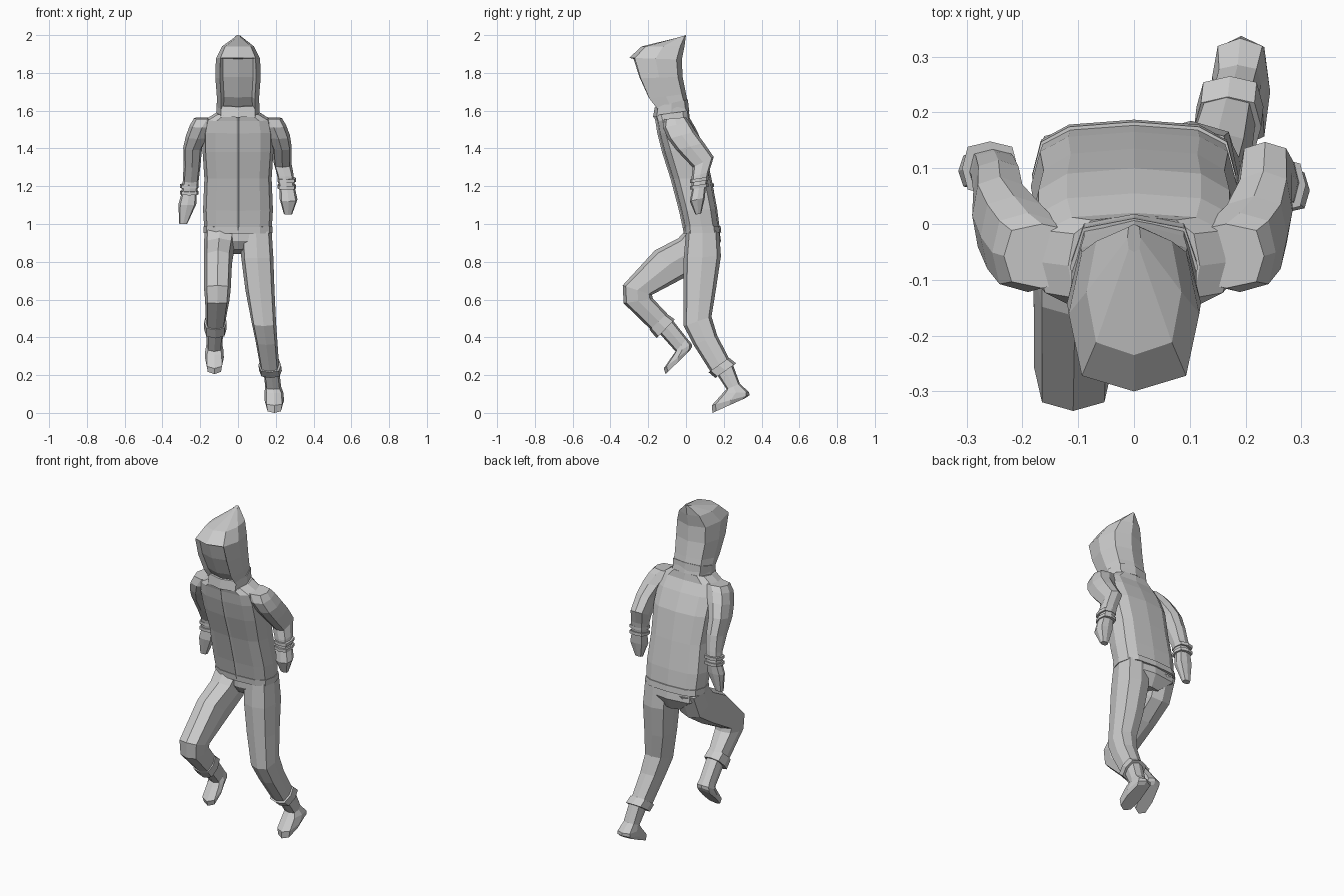
import bpy, bmesh, math
from mathutils import Vector


def loft(name, rings, n=8, e=0.65):
    """Skin through rings: (centre x, half width, (front y, z), (back y, z))."""
    bm = bmesh.new()
    loops = []
    for xc, hw, f, b in rings:
        f, b = Vector((0, *f)), Vector((0, *b))
        mid, half = (f + b) / 2, (f - b) / 2
        loop = []
        for i in range(n):
            a = 2 * math.pi * i / n
            c, s = math.cos(a), math.sin(a)
            c = math.copysign(abs(c) ** e, c) if abs(c) > 1e-6 else 0
            s = math.copysign(abs(s) ** e, s) if abs(s) > 1e-6 else 0
            loop.append(bm.verts.new(mid + half * c + Vector((xc + hw * s, 0, 0))))
        loops.append(loop)
    for p, q in zip(loops, loops[1:]):
        for i in range(n):
            j = (i + 1) % n
            bm.faces.new((p[i], p[j], q[j], q[i]))
    bm.faces.new(loops[0])
    bm.faces.new(loops[-1])
    bmesh.ops.recalc_face_normals(bm, faces=bm.faces)
    me = bpy.data.meshes.new(name)
    bm.to_mesh(me)
    bm.free()
    ob = bpy.data.objects.new(name, me)
    bpy.context.collection.objects.link(ob)
    return ob


# Jacket body, leaning forward
torso = [
    (0, .178, (-.005, .955), (.18, .965)),
    (0, .185, (-.03, 1.07), (.165, 1.08)),
    (0, .178, (-.075, 1.24), (.135, 1.24)),
    (0, .188, (-.12, 1.38), (.10, 1.40)),
    (0, .188, (-.145, 1.48), (.055, 1.50)),
    (0, .175, (-.155, 1.545), (.02, 1.56)),
    (0, .118, (-.165, 1.575), (.015, 1.60)),
]
loft("jacket", torso, n=12)
loft("jacket_hem", [(0, .183, (-.012, .95), (.187, .955)),
                    (0, .183, (-.015, .985), (.183, .99))], n=12)
# Zip placket follows the front of the jacket
loft("zip_placket", [(0, .017, (f[0] - .007, f[1]), (f[0] + .02, f[1]))
                     for _, _, f, _ in torso], n=4, e=1)
loft("collar", [(0, .112, (-.175, 1.565), (.018, 1.575)),
                (0, .115, (-.165, 1.62), (.01, 1.66))])

# Pointed hood with a recessed face opening
hood = loft("hood", [
    (0, .112, (-.15, 1.585), (.018, 1.60)),
    (0, .112, (-.215, 1.66), (.0, 1.69)),
    (0, .120, (-.265, 1.77), (-.018, 1.78)),
    (0, .117, (-.30, 1.88), (-.022, 1.87)),
    (0, .085, (-.235, 1.94), (-.008, 1.94)),
    (0, .012, (-.05, 1.985), (.0, 2.0)),
])
bm = bmesh.new()
bm.from_mesh(hood.data)
face = [f for f in bm.faces if len(f.verts) == 4 and f.normal.y < -.5
        and 1.6 < f.calc_center_median().z < 1.88]
bmesh.ops.inset_region(bm, faces=face, thickness=.012, depth=-.02)
bm.to_mesh(hood.data)
bm.free()

# Trouser seat
loft("trouser_seat", [
    (0, .172, (.0, .98), (.175, .98)),
    (0, .172, (.0, .91), (.185, .91)),
    (0, .07, (.03, .865), (.15, .84)),
])

# Straight rear leg
loft("rear_leg", [
    (.095, .083, (.0, .96), (.175, .965)),
    (.102, .085, (-.012, .82), (.185, .83)),
    (.116, .077, (-.012, .65), (.158, .65)),
    (.136, .065, (-.012, .46), (.135, .51)),
    (.150, .058, (.04, .36), (.165, .41)),
    (.168, .050, (.135, .21), (.235, .275)),
])
loft("rear_trouser_cuff", [(.168, .06, (.12, .215), (.228, .292)),
                           (.172, .06, (.155, .185), (.265, .262))])
loft("rear_shoe", [
    (.175, .042, (.155, .215), (.245, .265)),
    (.186, .042, (.215, .125), (.285, .155)),
    (.190, .050, (.195, .105), (.333, .11)),
    (.192, .052, (.137, .04), (.337, .095)),
    (.192, .044, (.14, .0), (.318, .08)),
])

# Raised front leg, bent at the knee
loft("front_leg", [
    (-.095, .083, (.0, .97), (.175, .94)),
    (-.100, .080, (-.04, .925), (.12, .80)),
    (-.106, .074, (-.165, .86), (.0, .72)),
    (-.109, .070, (-.335, .675), (-.18, .625)),
    (-.110, .064, (-.33, .58), (-.175, .605)),
    (-.120, .050, (-.165, .42), (-.09, .515)),
])
loft("front_trouser_cuff", [(-.12, .06, (-.193, .44), (-.102, .525)),
                            (-.12, .06, (-.155, .395), (-.06, .495))])
loft("front_shoe", [
    (-.120, .044, (-.14, .42), (-.07, .49)),
    (-.125, .042, (-.055, .325), (.005, .395)),
    (-.125, .048, (-.07, .305), (.03, .365)),
    (-.125, .050, (-.118, .235), (.032, .35)),
    (-.125, .044, (-.108, .205), (.02, .33)),
])

# Sleeves share the shoulder cap, lower arms differ in swing
arms = {
    "rear": (-1, [(.24, .050, (-.055, 1.39), (.085, 1.42)),
                  (.243, .045, (.0, 1.30), (.115, 1.33)),
                  (.25, .042, (.05, 1.22), (.13, 1.24)),
                  (.258, .042, (.06, 1.16), (.14, 1.17))],
             [(.258, .040, (.065, 1.165), (.135, 1.17)),
              (.268, .047, (.06, 1.10), (.13, 1.11)),
              (.290, .022, (.08, 1.0), (.112, 1.005))]),
    "forward": (1, [(.232, .052, (-.05, 1.39), (.095, 1.43)),
                    (.235, .047, (.035, 1.30), (.147, 1.355)),
                    (.25, .044, (.03, 1.25), (.122, 1.275)),
                    (.258, .042, (.03, 1.19), (.11, 1.205))],
                [(.26, .040, (.035, 1.195), (.105, 1.20)),
                 (.268, .047, (.02, 1.12), (.10, 1.14)),
                 (.265, .022, (.05, 1.05), (.08, 1.055))]),
}
for key, (side, lower, hand) in arms.items():
    shoulder = [(.165, .068, (-.115, 1.555), (.0, 1.565)),
                (.19, .064, (-.122, 1.51), (.02, 1.54)),
                (.215, .060, (-.095, 1.45), (.05, 1.49))]
    flip = lambda rows: [(side * x, w, f, b) for x, w, f, b in rows]
    loft(key + "_sleeve", flip(shoulder + lower))
    loft(key + "_glove", flip(hand))
    # Two raised wrist bands
    x, w, f, b = lower[-1]
    for k, dz in enumerate((0, .035)):
        loft(f"{key}_wrist_band_{k + 1}", flip(
            [(x, w + .008, (f[0] - .008, f[1] + dz + h), (b[0] + .008, b[1] + dz + h))
             for h in (-.008, .01)]))
